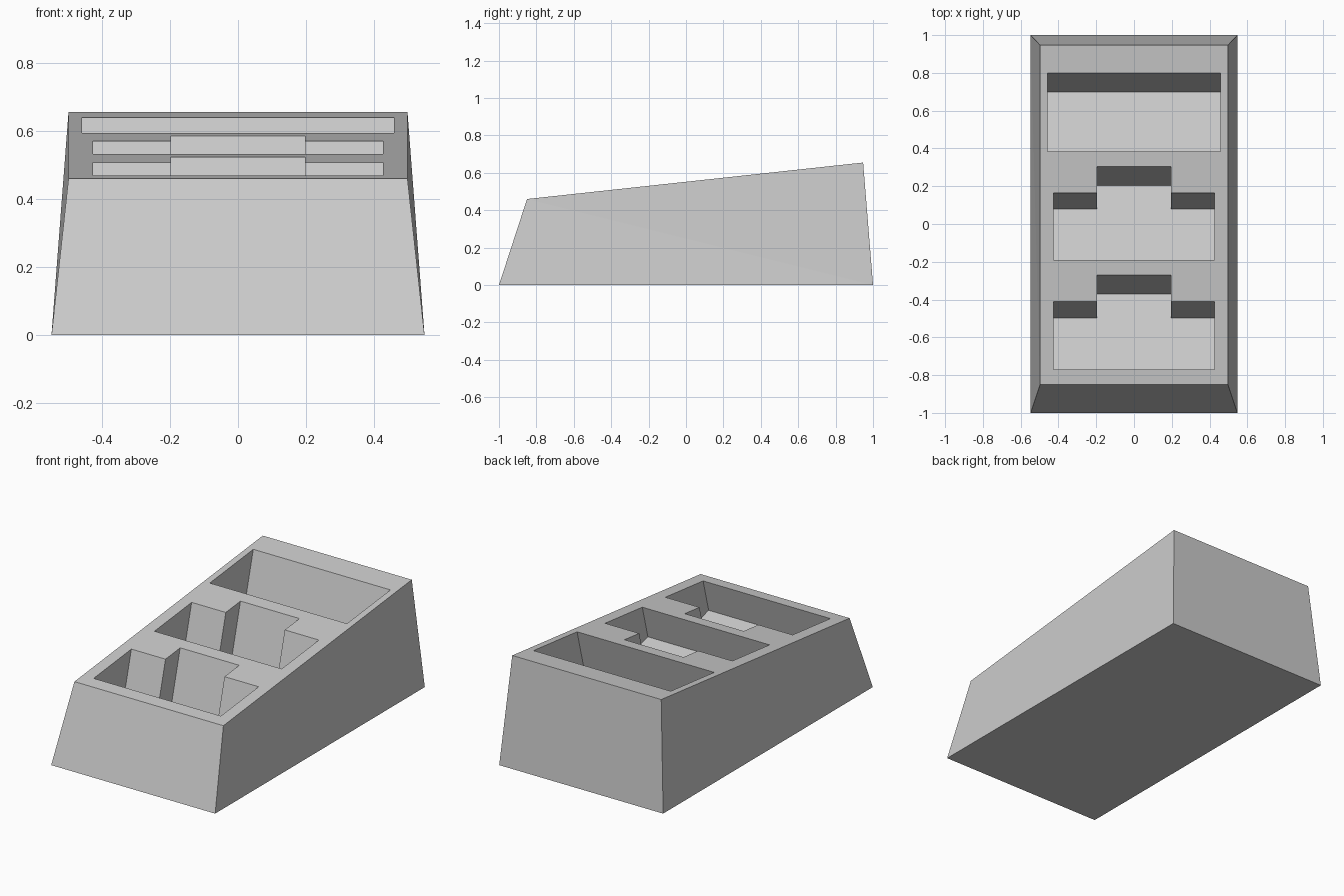
import bpy
from math import radians, sin, cos, tan

if "Cube" in bpy.data.objects:
    bpy.data.objects.remove(bpy.data.objects["Cube"])

TILT = radians(15)      # backward lean of the slots
SLOT_DROP = 0.1         # how far a slot's back wall leans forward at its floor

grey = bpy.data.materials.new("plain_grey")
grey.use_nodes = True
grey.diffuse_color = (0.6, 0.6, 0.6, 1)
grey.node_tree.nodes["Principled BSDF"].inputs["Base Color"].default_value = (0.6, 0.6, 0.6, 1)


def make_object(name, verts, faces):
    mesh = bpy.data.meshes.new(name)
    mesh.from_pydata(verts, [], faces)
    mesh.materials.append(grey)
    obj = bpy.data.objects.new(name, mesh)
    bpy.context.collection.objects.link(obj)
    return obj


def top_z(y):
    """Height of the sloping top at depth y."""
    return 0.46 + (y + 0.85) * 0.195 / 1.797


# Tapered block with a sloping top
base, top = 0.5475, 0.4975
verts = [(-base, -1, 0), (base, -1, 0), (base, 1, 0), (-base, 1, 0)]
verts += [(x, y, top_z(y)) for x, y in
          ((-top, -0.85), (top, -0.85), (top, 0.947), (-top, 0.947))]
faces = [(3, 2, 1, 0), (4, 5, 6, 7), (0, 1, 5, 4), (2, 3, 7, 6),
         (1, 2, 5), (2, 6, 5), (3, 0, 4), (3, 4, 7)]
block = make_object("stand_block", verts, faces)


def slot_cutter(name, outline):
    """Leaning prism whose opening on the sloping top follows the (x, y) outline."""
    s, c = sin(TILT), cos(TILT)
    back = max(y for x, y in outline)
    floor = (back - SLOT_DROP) * s + (top_z(back) - SLOT_DROP / tan(TILT)) * c
    n = len(outline)
    points = []
    for w in (floor, floor + 0.8):
        for x, y in outline:
            v = y * c - top_z(y) * s
            points.append((x, v * c + w * s, w * c - v * s))
    sides = [(i, (i + 1) % n, (i + 1) % n + n, i + n) for i in range(n)]
    caps = [tuple(reversed(range(n))), tuple(range(n, 2 * n))]
    return make_object(name, points, sides + caps)


def stepped(front, step, back, wide=0.425, narrow=0.197):
    """Wide slot outline with a narrower bay at the back."""
    right = [(wide, front), (wide, step), (narrow, step), (narrow, back)]
    return right + [(-x, y) for x, y in reversed(right)]


# Three slots: one plain at the back, two stepped ones in front
slots = {
    "back_slot": [(0.458, 0.385), (0.458, 0.80), (-0.458, 0.80), (-0.458, 0.385)],
    "middle_slot": stepped(-0.19, 0.165, 0.305),
    "front_slot": stepped(-0.77, -0.41, -0.27),
}
bpy.context.view_layer.objects.active = block
for name, outline in slots.items():
    cutter = slot_cutter(name, outline)
    cutter.hide_render = True
    cut = block.modifiers.new(name, "BOOLEAN")
    cut.operation = "DIFFERENCE"
    cut.solver = "EXACT"
    cut.object = cutter
    bpy.ops.object.modifier_apply(modifier=cut.name)
    bpy.data.objects.remove(cutter)
